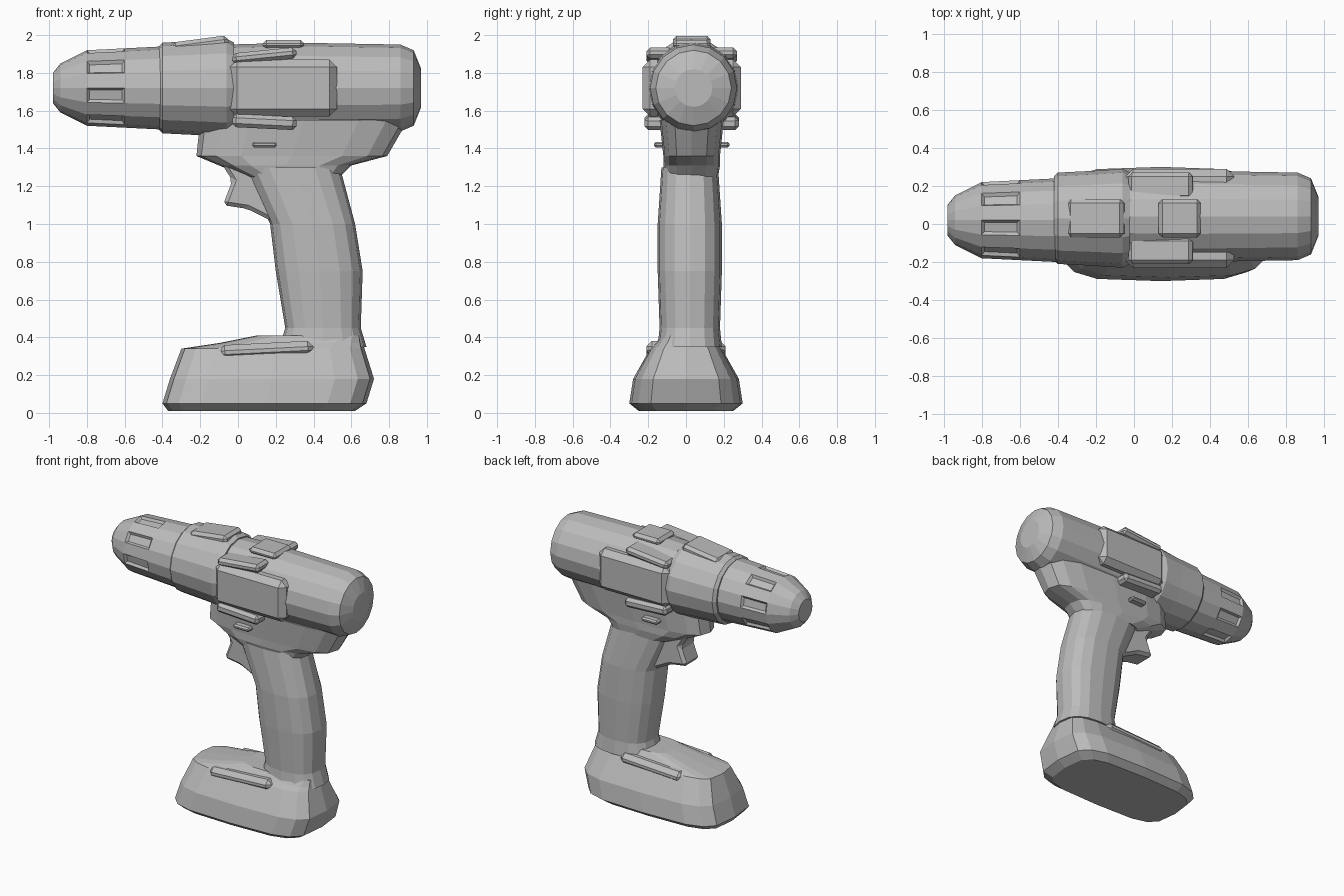
import bpy
import bmesh
import math
from mathutils import Matrix, Vector

cube = bpy.data.objects.get("Cube")
if cube:
    bpy.data.objects.remove(cube, do_unlink=True)

grey = bpy.data.materials.new("plain grey")
grey.use_nodes = True
grey.diffuse_color = (.5, .5, .5, 1)
grey.node_tree.nodes["Principled BSDF"].inputs["Base Color"].default_value = grey.diffuse_color

BARREL_HEIGHT = 1.72
MIDDLE = .03


def finish(name, bm):
    bmesh.ops.recalc_face_normals(bm, faces=bm.faces[:])
    mesh = bpy.data.meshes.new(name)
    bm.to_mesh(mesh)
    bm.free()
    mesh.materials.append(grey)
    obj = bpy.data.objects.new(name, mesh)
    bpy.context.collection.objects.link(obj)
    return obj


def bridge(bm, rings):
    """Skin a list of point rings and cap both ends; return the side faces by band."""
    rings = [[bm.verts.new(point) for point in ring] for ring in rings]
    bands = []
    for low, high in zip(rings, rings[1:]):
        corners = zip(low, low[1:] + low[:1], high[1:] + high[:1], high)
        bands.append([bm.faces.new(quad) for quad in corners])
    bm.faces.new(rings[0])
    bm.faces.new(rings[-1])
    bmesh.ops.recalc_face_normals(bm, faces=bm.faces[:])
    return bands


def unit_ring(sides, power):
    """Superellipse of unit radius; a higher power is squarer."""
    for step in range(sides):
        angle = math.tau * step / sides
        yield [math.copysign(abs(v) ** (2 / power), v)
               for v in (math.cos(angle), math.sin(angle))]


def barrel(name, profile, middle=MIDDLE, fluted_band=None):
    """Round part along x from (position, radius) pairs."""
    bm = bmesh.new()
    bands = bridge(bm, [[(x, middle + radius * c, BARREL_HEIGHT + radius * s)
                         for c, s in unit_ring(16, 2)] for x, radius in profile])
    if fluted_band is not None:
        bmesh.ops.inset_individual(bm, faces=bands[fluted_band][::2],
                                   thickness=.02, depth=-.015)
    return finish(name, bm)


def column(name, stations, middle, power):
    """Upright part from (height, front, back, half width) stations."""
    bm = bmesh.new()
    bridge(bm, [[((front + back) / 2 + (back - front) / 2 * c, middle + half * s, height)
                 for c, s in unit_ring(16, power)]
                for height, front, back, half in stations])
    return finish(name, bm)


def slab(name, outline, middle, thickness, bevel=.02):
    """Side outline of (x, z) points given an even thickness in y and chamfered."""
    bm = bmesh.new()
    bridge(bm, [[(x, middle + offset, z) for x, z in outline]
                for offset in (-thickness / 2, thickness / 2)])
    bmesh.ops.bevel(bm, geom=bm.edges[:], offset=bevel, segments=1, affect="EDGES")
    return finish(name, bm)


def block(name, centre, size, bevel=.02, tilt=0):
    """Chamfered box, tilted about y."""
    bm = bmesh.new()
    bmesh.ops.create_cube(bm, size=1)
    bmesh.ops.scale(bm, vec=Vector(size), verts=bm.verts[:])
    bmesh.ops.bevel(bm, geom=bm.edges[:], offset=bevel, segments=1, affect="EDGES")
    placing = Matrix.Translation(centre) @ Matrix.Rotation(tilt, 4, "Y")
    bmesh.ops.transform(bm, matrix=placing, verts=bm.verts[:])
    return finish(name, bm)


# chuck with shallow grip flutes, gearbox collar and domed motor housing
barrel("chuck", [(-.98, .08), (-.94, .13), (-.8, .2), (-.6, .21), (-.4, .22)],
       middle=.02, fluted_band=2)
barrel("gearbox", [(-.42, .22), (-.4, .24), (-.2, .25), (-.06, .26), (-.02, .24)])
barrel("motor_housing", [(-.05, .23), (.3, .24), (.86, .23), (.93, .2), (.97, .1)],
       middle=.04)

# raised details on top
block("top_ridge", (-.2, MIDDLE, 1.95), (.3, .2, .06), tilt=-.13)
block("top_switch", (.24, MIDDLE, 1.95), (.22, .2, .05))

# panels and flanges on both flanks, and latches on the battery
for label, side in (("right", -1), ("left", 1)):
    block(label + "_side_panel", (.24, MIDDLE + side * .2, BARREL_HEIGHT),
          (.57, .12, .3), bevel=.04)
    block(label + "_upper_flange", (.14, MIDDLE + side * .17, 1.89), (.34, .14, .06), tilt=-.1)
    block(label + "_lower_flange", (.14, MIDDLE + side * .18, 1.54), (.34, .14, .07), tilt=.05)
    block(label + "_latch", (.15, side * .15, .33), (.5, .12, .08), bevel=.03, tilt=-.05)

# neck under the housing, and the bent grip
column("neck", [(1.25, .04, .54, .14), (1.31, -.1, .6, .15),
                (1.36, -.22, .79, .15), (1.55, -.2, .9, .17)], middle=MIDDLE, power=3)
column("grip", [(.35, .22, .68, .17), (.45, .25, .65, .16), (.75, .2, .66, .17),
                (1, .17, .62, .17), (1.3, .03, .54, .15)], middle=.02, power=2.6)

# trigger and the direction selector poking out on both sides
slab("trigger", [(-.1, 1.34), (-.03, 1.23), (-.08, 1.1), (.05, 1.08), (.25, .98), (.25, 1.34)],
     middle=MIDDLE, thickness=.17)
block("direction_selector", (.14, MIDDLE, 1.42), (.13, .4, .03), bevel=.01)

# battery base
column("battery_base", [(.01, -.37, .62, .25), (.05, -.4, .68, .3), (.18, -.36, .72, .28),
                        (.34, -.3, .67, .19), (.37, -.1, .66, .16), (.41, .1, .65, .13)],
       middle=0, power=4)
